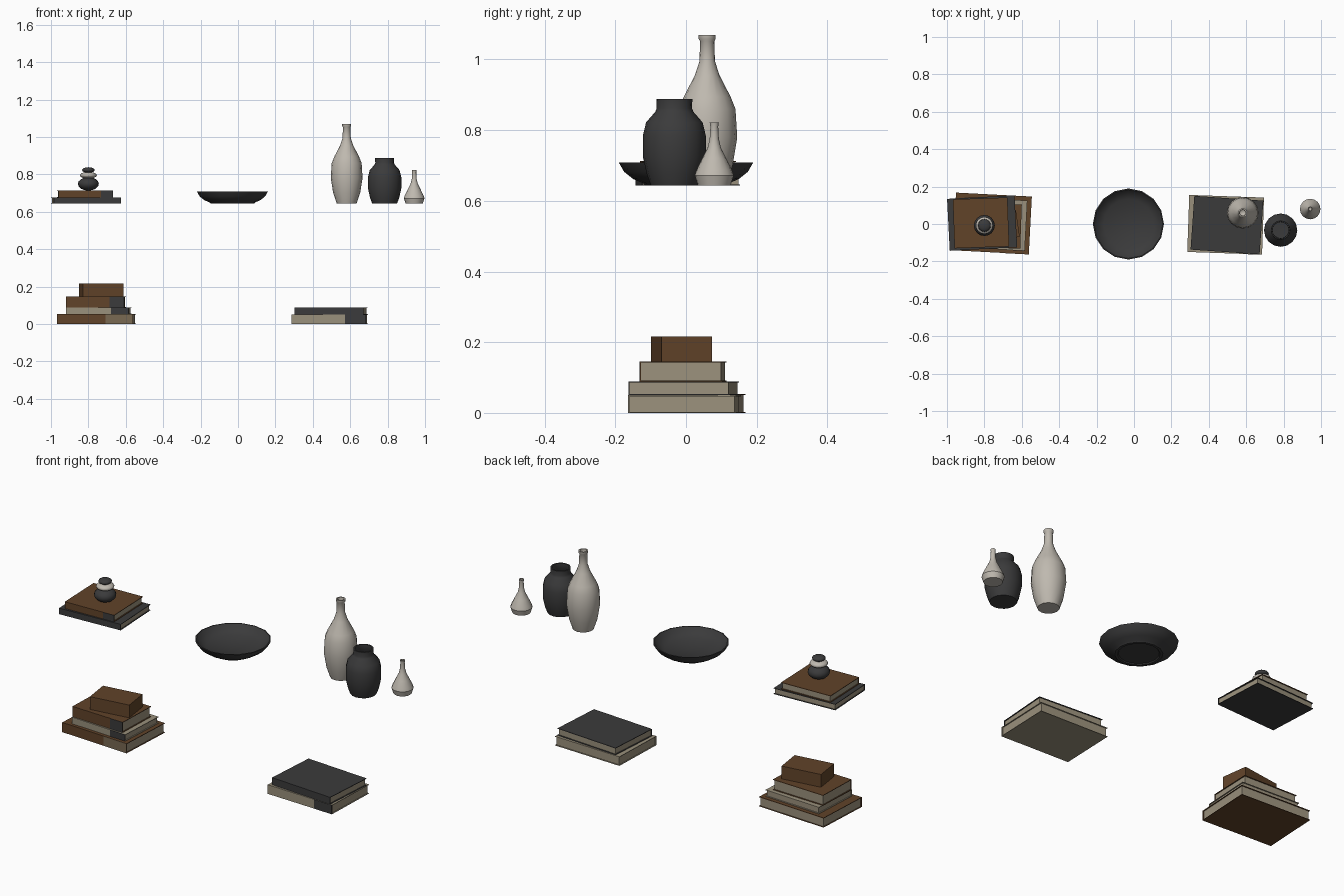
import bpy, bmesh, math
from mathutils import Matrix, Vector

if "Cube" in bpy.data.objects:
    bpy.data.objects.remove(bpy.data.objects["Cube"])

def material(name, r, g, b):
    m = bpy.data.materials.new(name)
    m.diffuse_color = (r, g, b, 1)
    m.use_nodes = True
    m.node_tree.nodes["Principled BSDF"].inputs["Base Color"].default_value = m.diffuse_color
    return m

BROWN = material("brown cover", .119, .056, .022)
DARK = material("charcoal", .043, .043, .044)
BEIGE = material("beige cover", .32, .28, .20)
PAGES = material("paper", .33, .285, .205)
TAN = material("tan band", .19, .14, .085)
LIGHT = material("pale ceramic", .52, .485, .43)


def finish(bm, name, mats, loc, rot=0):
    me = bpy.data.meshes.new(name)
    bmesh.ops.recalc_face_normals(bm, faces=bm.faces[:])
    bm.to_mesh(me)
    bm.free()
    for m in mats:
        me.materials.append(m)
    ob = bpy.data.objects.new(name, me)
    ob.location = loc
    ob.rotation_euler.z = math.radians(rot)
    bpy.context.collection.objects.link(ob)
    return ob


def box(bm, lo, hi, mat=0):
    lo, hi = Vector(lo), Vector(hi)
    mtx = Matrix.Translation((lo + hi) / 2) @ Matrix.Diagonal((*(hi - lo), 1))
    verts = bmesh.ops.create_cube(bm, size=1, matrix=mtx)["verts"]
    for f in {f for v in verts for f in v.link_faces}:
        f.material_index = mat


def book(name, cx, cy, z0, z1, length, width, rot, cover, band=None, band_w=0):
    """Two boards, a front spine, an inset page block and an optional spine band."""
    bm = bmesh.new()
    a, b, h, t, gap = length / 2, width / 2, z1 - z0, .003, .005
    box(bm, (-a, -b, 0), (a, b, t))
    box(bm, (-a, -b, h - t), (a, b, h))
    box(bm, (-a, -b, t), (a, -b + t, h - t))
    box(bm, (-a + gap, -b + t, t), (a - gap, b - gap, h - t), 1)
    if band:
        box(bm, (a - band_w, -b - .001, 0), (a - .001, -b, h), 2)
    finish(bm, name, [cover, PAGES, band or cover], (cx, cy, z0), rot)


def lathe(name, cx, cy, profile, mat, n=16, angle=40):
    """Turn (radius, z) points around a vertical axis."""
    bm = bmesh.new()
    rings = []
    for r, z in profile:
        if r == 0:
            rings.append([bm.verts.new((0, 0, z))] * n)
        else:
            rings.append([bm.verts.new((r * math.cos(2 * math.pi * i / n),
                                        r * math.sin(2 * math.pi * i / n), z)) for i in range(n)])
    for p, q in zip(rings, rings[1:]):
        for i in range(n):
            j = (i + 1) % n
            bm.faces.new(list(dict.fromkeys((p[i], p[j], q[j], q[i]))))
    ob = finish(bm, name, [mat], (cx, cy, 0))
    bpy.ops.object.select_all(action='DESELECT')
    ob.select_set(True)
    bpy.context.view_layer.objects.active = ob
    bpy.ops.object.shade_smooth_by_angle(angle=math.radians(angle))
    return ob


def stone(name, z0, z1, r, mat):
    mid, half = (z0 + z1) / 2, (z1 - z0) / 2
    pts = []
    for k in range(9):
        t = -math.pi / 2 + math.pi * k / 8
        pts.append((0 if k in (0, 8) else r * math.cos(t), mid + half * math.sin(t)))
    lathe(name, -.80, -.008, pts, mat, 16, 60)


# Lower left book stack with a box on top
book("stack_book_bottom", -.757, .003, 0, .053, .406, .309, -3, BROWN, TAN, .145)
book("stack_book_second", -.745, 0, .053, .089, .336, .268, -3, BEIGE, DARK, .095)
book("stack_book_third", -.76, -.008, .089, .146, .312, .235, -2, BROWN, DARK, .078)
bm = bmesh.new()
box(bm, (-.11, -.072, 0), (.11, .072, .07))
finish(bm, "small_box", [BROWN], (-.73, -.013, .146), 8)

# Lower right pair of books
book("pair_book_bottom", .49, -.004, 0, .05, .40, .305, -2, BEIGE, DARK, .112)
book("pair_book_top", .497, -.006, .05, .089, .37, .288, -4, DARK)

# Upper left books
book("upper_book_bottom", -.812, .005, .643, .676, .361, .278, 3, DARK)
book("upper_book_top", -.818, .006, .676, .713, .292, .262, 2, BROWN, DARK, .066)

# Balanced stones
stone("stone_large", .713, .785, .056, DARK)
stone("stone_middle", .777, .813, .046, LIGHT)
stone("stone_small", .808, .838, .034, DARK)

# Shallow bowl
lathe("bowl", -.03, 0, [
    (0, .648), (.098, .648), (.102, .643), (.115, .643), (.122, .650), (.150, .662),
    (.175, .682), (.190, .708), (.184, .709), (.168, .688), (.133, .668), (0, .662)], DARK)

# Tall bottle vase
lathe("tall_vase", .581, .06, [
    (0, .643), (.053, .643), (.072, .70), (.085, .78), (.080, .86), (.066, .895),
    (.035, .955), (.022, .995), (.020, 1.052), (.024, 1.058), (.024, 1.069),
    (.017, 1.069), (.015, 1.05), (.015, .99), (0, .98)], LIGHT)

# Wide dark jar
lathe("dark_jar", .784, -.033, [
    (0, .643), (.066, .643), (.078, .675), (.089, .725), (.089, .785), (.080, .822),
    (.054, .852), (.050, .862), (.051, .888), (.044, .888), (.043, .86),
    (.070, .82), (.078, .78), (.060, .66), (0, .655)], DARK)

# Small bud vase
lathe("bud_vase", .942, .08, [
    (0, .643), (.046, .643), (.055, .672), (.050, .687), (.034, .72), (.019, .75),
    (.013, .775), (.011, .81), (.013, .822), (.009, .822), (.008, .79), (0, .785)], LIGHT, 16, 35)
